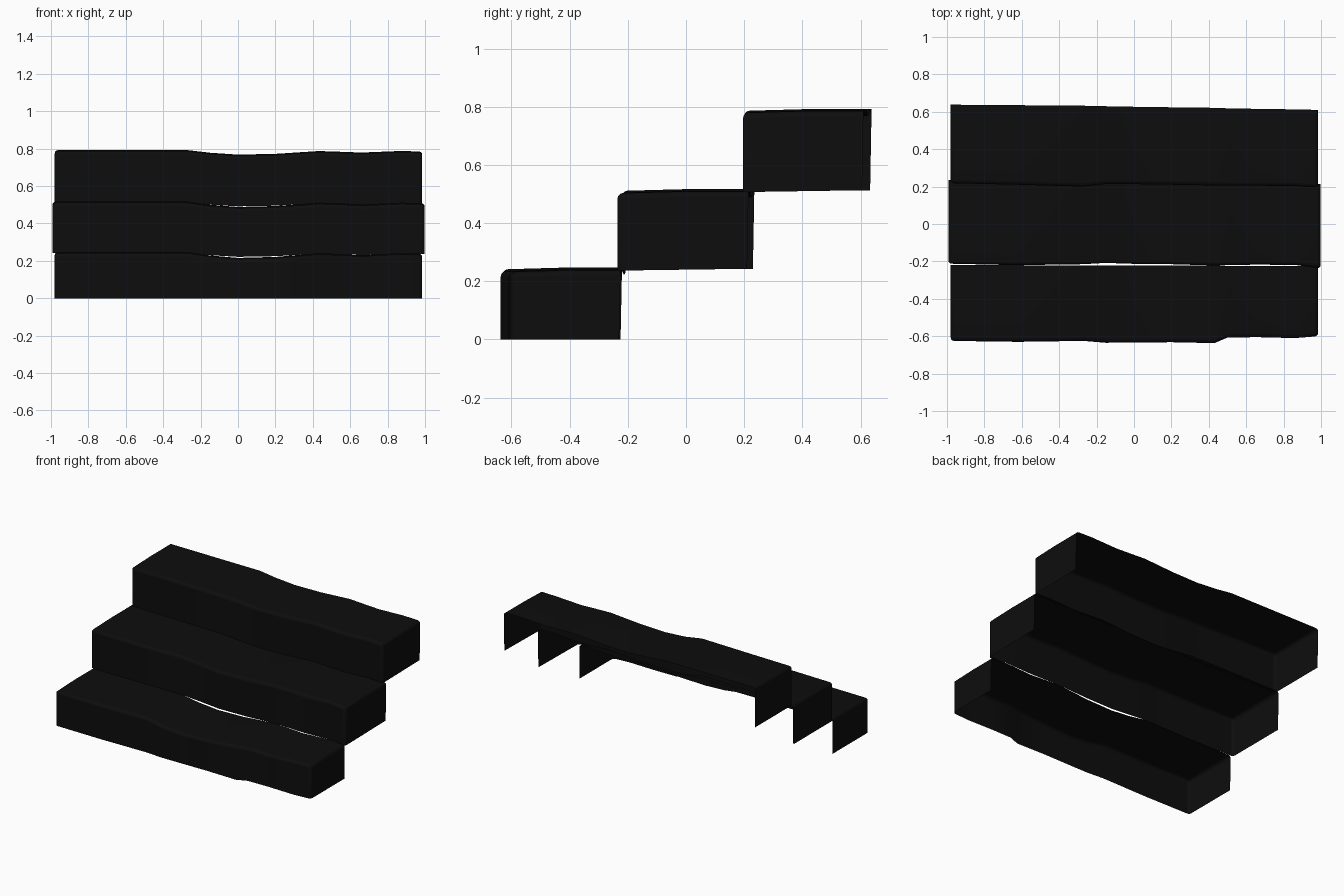
import bpy, bmesh

cube = bpy.data.objects.get("Cube")
if cube:
    bpy.data.objects.remove(cube, do_unlink=True)

black = bpy.data.materials.new("charcoal black")
black.use_nodes = True
COLOR = (0.004, 0.004, 0.004, 1)
black.diffuse_color = COLOR
black.node_tree.nodes["Principled BSDF"].inputs["Base Color"].default_value = COLOR

# Stations along the width, and the worn dip of each tread at them
STATIONS = [-0.98, -0.62, -0.27, -0.15, 0, 0.2, 0.43, 0.5, 0.66, 0.86, 0.985]
DIP = [0, 0, 0, 0.014, 0.024, 0.02, 0.005, 0.007, 0.013, 0.005, 0.007]


def step(name, stretch, bottom, top, fronts, back_left, back_right, wave, sag):
    """Worn step: riser, tread and two ends, open behind and below."""
    bm = bmesh.new()
    rows = []
    last = len(STATIONS) - 1
    for i, (x, dip, front) in enumerate(zip(STATIONS, DIP, fronts)):
        back = back_left + (back_right - back_left) * i / last
        middle = (front + back) / 2
        points = [(front, bottom - dip * sag),
                  (front, top - 0.006 - dip * wave),
                  (middle, top - dip * wave),
                  (back, top - dip * wave)]
        rows.append([bm.verts.new((x * stretch, y, z)) for y, z in points])
    for a, b in zip(rows, rows[1:]):
        for j in range(3):
            bm.faces.new((a[j], b[j], b[j + 1], a[j + 1]))
    # End panels
    for row, back in ((rows[0], back_left), (rows[-1], back_right)):
        heel = bm.verts.new((row[0].co.x, back - 0.005, bottom))
        bm.faces.new(row + [heel])
    bmesh.ops.recalc_face_normals(bm, faces=bm.faces)
    mesh = bpy.data.meshes.new(name)
    bm.to_mesh(mesh)
    bm.free()
    obj = bpy.data.objects.new(name, mesh)
    bpy.context.collection.objects.link(obj)
    mesh.materials.append(black)

    # Softened corners
    bevel = obj.modifiers.new("soft edges", "BEVEL")
    bevel.width = 0.018
    bevel.segments = 3
    bevel.limit_method = "ANGLE"
    bevel.angle_limit = 1.0
    bpy.ops.object.select_all(action="DESELECT")
    obj.select_set(True)
    bpy.context.view_layer.objects.active = obj
    bpy.ops.object.shade_smooth_by_angle(angle=0.7)


step("lower_step", 1, 0, 0.247,
     [-0.625, -0.63, -0.625, -0.635, -0.634, -0.632, -0.637, -0.607, -0.605, -0.61, -0.6],
     -0.22, -0.225, 1.3, 0)
step("middle_step", 1.013, 0.243, 0.517,
     [-0.212, -0.22, -0.215, -0.208, -0.213, -0.215, -0.222, -0.22, -0.217, -0.22, -0.238],
     0.235, 0.215, 1.2, 0.9)
step("upper_step", 1, 0.513, 0.792,
     [0.218, 0.21, 0.2, 0.214, 0.213, 0.21, 0.206, 0.205, 0.205, 0.203, 0.195],
     0.638, 0.61, 1, 0.9)
